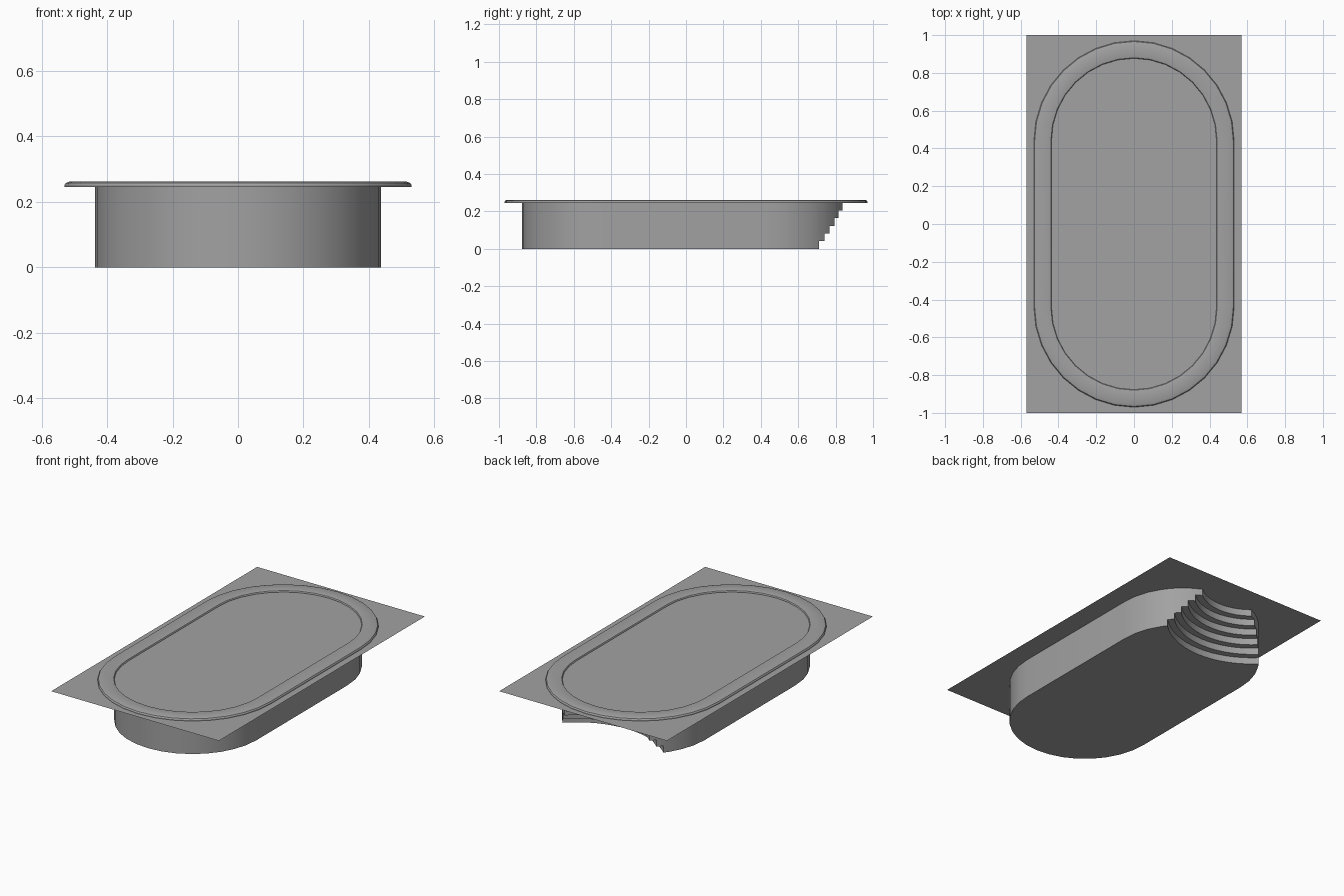
import bpy, bmesh
from math import pi, sin, cos, asin, atan2, hypot

cube = bpy.data.objects.get("Cube")
if cube:
    bpy.data.objects.remove(cube, do_unlink=True)

SEG = 16            # segments per half circle
CEN = 0.44          # y of the end-circle centres
R = 0.437           # basin radius
RIM_Z = 0.246       # height where basin meets rim
GROUND_Z = 0.244
STEPS = 6
STEP_C = 1.06       # y of the centre shared by the curved steps

grey = bpy.data.materials.new("plain_grey")
grey.use_nodes = True
colour = (0.36, 0.36, 0.36, 1)
grey.diffuse_color = colour
grey.node_tree.nodes["Principled BSDF"].inputs["Base Color"].default_value = colour


def finish(bm, name, smooth=True):
    bmesh.ops.remove_doubles(bm, verts=bm.verts, dist=0.0001)
    mesh = bpy.data.meshes.new(name)
    bm.to_mesh(mesh)
    bm.free()
    mesh.materials.append(grey)
    ob = bpy.data.objects.new(name, mesh)
    bpy.context.collection.objects.link(ob)
    if smooth:
        bpy.ops.object.select_all(action="DESELECT")
        ob.select_set(True)
        bpy.context.view_layer.objects.active = ob
        bpy.ops.object.shade_smooth_by_angle(angle=pi / 6)
    return ob


def face(bm, points, z):
    return bm.faces.new([bm.verts.new((x, y, z)) for x, y in points])


def end_point(a, r):
    """Point on the stadium outline; angles past pi lie on the front end."""
    return (r * cos(a), r * sin(a) + (CEN if a <= pi else -CEN))


def stadium(r, n):
    back = [end_point(pi * i / n, r) for i in range(n + 1)]
    return back + [(-x, -y) for x, y in back]


# Basin with concave steps cut out of the back end
step_r = [0.49 - 0.04 * k for k in range(STEPS)]
meet = [asin(((STEP_C**2 - CEN**2 + R**2 - r * r) / (2 * (STEP_C - CEN)) - CEN) / R)
        for r in step_r]
right_angles = sorted([pi / 2 * i / (SEG // 2) for i in range(SEG // 2 + 1)] + meet)


def wall(lo, hi):
    """Right-hand wall points of the back end between two angles."""
    return [end_point(a, R) for a in right_angles if lo - 1e-6 <= a <= hi + 1e-6]


def mirrored(points):
    return [(-x, y) for x, y in reversed(points)]


def step_arc(k):
    x, y = end_point(meet[k], R)
    start = atan2(y - STEP_C, x)
    r = hypot(x, y - STEP_C)
    sweep = -pi - 2 * start
    return [(r * cos(start + sweep * i / SEG), STEP_C + r * sin(start + sweep * i / SEG))
            for i in range(SEG + 1)]


bm = bmesh.new()
front = [(-x, -y) for x, y in stadium(R, SEG)[:SEG + 1]]
for k in range(STEPS):
    z0, z1 = RIM_Z * k / STEPS, RIM_Z * (k + 1) / STEPS
    side = wall(0, meet[k])
    arc = step_arc(k)
    ring = front + side + arc[1:-1] + mirrored(side)
    if k == 0:
        face(bm, ring[::-1], 0)
    low = [bm.verts.new((x, y, z0)) for x, y in ring]
    top = [bm.verts.new((x, y, z1)) for x, y in ring]
    for i in range(len(ring)):
        j = (i + 1) % len(ring)
        bm.faces.new((low[i], low[j], top[j], top[i]))
    # Underside of the tread above this riser
    last = k == STEPS - 1
    edge = wall(meet[k], pi / 2 if last else meet[k + 1])
    inner = [] if last else step_arc(k + 1)[::-1][1:-1]
    left = [(-x, y) for x, y in edge]
    right = edge[::-1][1:-1] if last else edge[::-1][:-1]
    face(bm, arc + left[1:] + inner + right, z1)
finish(bm, "pool_basin")

# Rounded rim swept around the basin
profile = [(0.437, RIM_Z), (0.53, RIM_Z), (0.53, 0.252), (0.526, 0.258), (0.515, 0.262),
           (0.447, 0.262), (0.44, 0.26), (0.437, 0.255)]
bm = bmesh.new()
rings = [[bm.verts.new((x, y, z)) for x, y in stadium(r, SEG)] for r, z in profile]
for a, b in zip(rings, rings[1:] + rings[:1]):
    for i in range(len(a)):
        j = (i + 1) % len(a)
        bm.faces.new((a[i], a[j], b[j], b[i]))
bmesh.ops.recalc_face_normals(bm, faces=bm.faces)
finish(bm, "pool_rim")

# Water surface
bm = bmesh.new()
face(bm, stadium(0.438, SEG), 0.252)
finish(bm, "water_surface", False)

# Ground sheet with a coarse opening under the rim
bm = bmesh.new()
for loop in ([(0.57, -1), (0.57, 1), (-0.57, 1), (-0.57, -1)], stadium(0.522, 4)):
    vs = [bm.verts.new((x, y, GROUND_Z)) for x, y in loop]
    for i in range(len(vs)):
        bm.edges.new((vs[i - 1], vs[i]))
bmesh.ops.triangle_fill(bm, use_beauty=True, use_dissolve=False, edges=bm.edges)
for f in bm.faces:
    f.normal_update()
    if f.normal.z < 0:
        f.normal_flip()
finish(bm, "ground_sheet", False)
